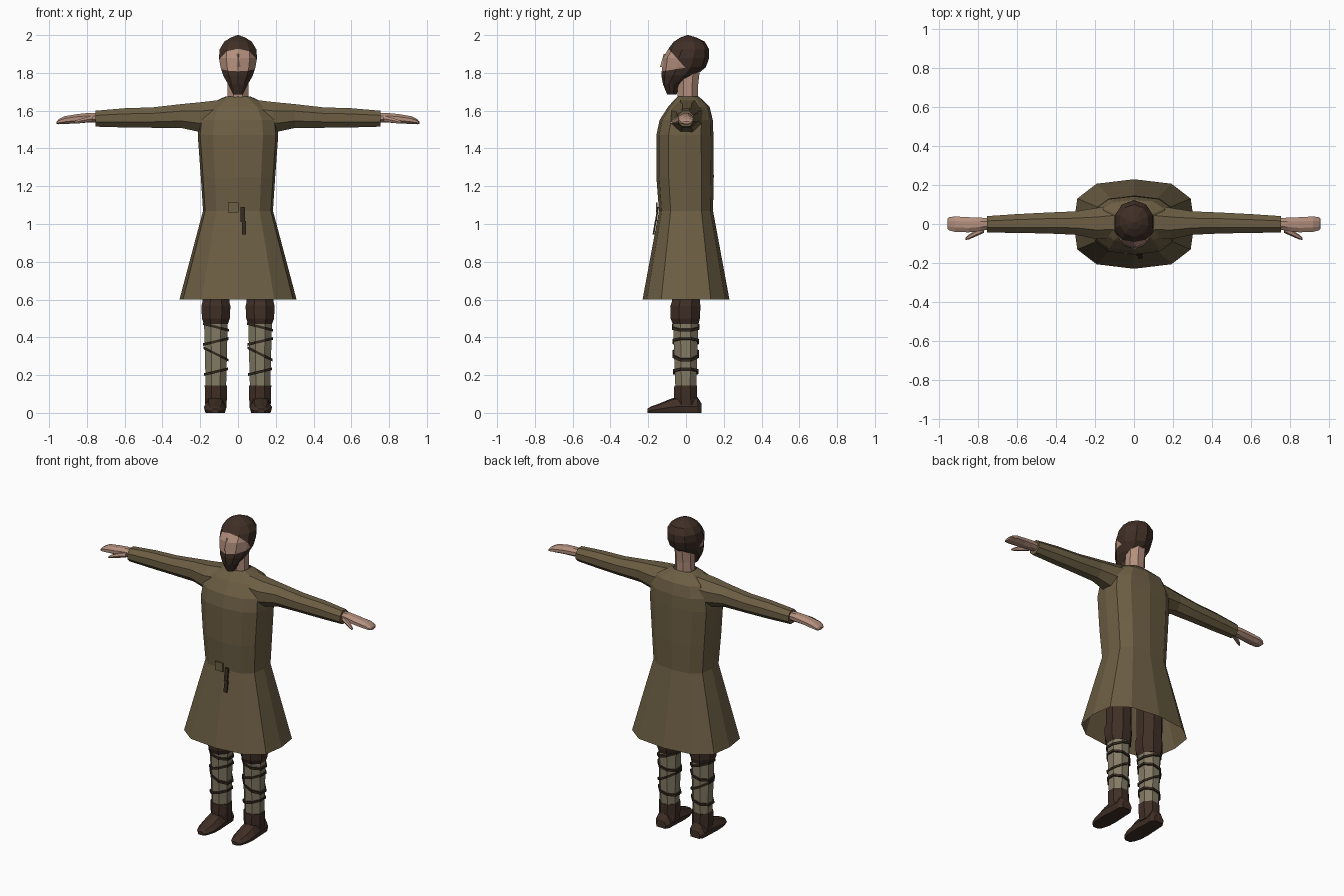
import bpy, bmesh, math
from mathutils import Vector

if "Cube" in bpy.data.objects:
    bpy.data.objects.remove(bpy.data.objects["Cube"])


def material(name, rgb):
    m = bpy.data.materials.new(name)
    m.diffuse_color = (*rgb, 1)
    m.use_nodes = True
    m.node_tree.nodes["Principled BSDF"].inputs["Base Color"].default_value = m.diffuse_color
    return m


TUNIC = material("olive wool", (0.15, 0.112, 0.057))
BROWN = material("dark brown", (0.05, 0.028, 0.019))
SKIN = material("skin", (0.45, 0.275, 0.205))
WRAP = material("linen wrap", (0.23, 0.20, 0.13))
STRAP = material("strap leather", (0.033, 0.022, 0.014))

# Boxy twelve-sided section used by the torso
Q = [(0, 1), (.62, .9), (.94, .57)]
BOXY = (Q + [(1, 0)] + [(x, -y) for x, y in Q[::-1]]
        + [(-x, -y) for x, y in Q[1:]] + [(-1, 0)] + [(-x, y) for x, y in Q[:0:-1]])


def circle(n, turn=0.5):
    return [(math.sin(2 * math.pi * (i + turn) / n), math.cos(2 * math.pi * (i + turn) / n))
            for i in range(n)]


def flat_ring(z, x0, x1, y0, y1, section):
    """Horizontal section filling the given x and y range."""
    return [Vector(((x0 + x1) / 2 + u * (x1 - x0) / 2, (y0 + y1) / 2 + v * (y1 - y0) / 2, z))
            for u, v in section]


def side_ring(x, y0, y1, z0, z1, section):
    """Section across the x axis, for arms and hands."""
    return [Vector((x, (y0 + y1) / 2 + u * (y1 - y0) / 2, (z0 + z1) / 2 + v * (z1 - z0) / 2))
            for u, v in section]


def finish(name, bm, mats):
    bmesh.ops.recalc_face_normals(bm, faces=bm.faces)
    me = bpy.data.meshes.new(name)
    bm.to_mesh(me)
    bm.free()
    for m in mats:
        me.materials.append(m)
    ob = bpy.data.objects.new(name, me)
    bpy.context.collection.objects.link(ob)
    return ob


def loft_mesh(rings, caps=(True, True), loop=False):
    bm = bmesh.new()
    vs = [[bm.verts.new(p) for p in r] for r in rings]
    n = len(vs[0])
    pairs = list(zip(vs, vs[1:])) + ([(vs[-1], vs[0])] if loop else [])
    for a, b in pairs:
        for i in range(n):
            j = (i + 1) % n
            bm.faces.new((a[i], a[j], b[j], b[i]))
    for use, r in zip(caps, (vs[0], vs[-1])):
        if use:
            bm.faces.new(r)
    return bm


def loft(name, rings, mat, caps=(True, True), loop=False):
    return finish(name, loft_mesh(rings, caps, loop), [mat])


def box(name, x0, x1, z0, z1, y_low, y_high, depth, mat):
    """Thin plate whose front may lean between its lower and upper edge."""
    sq = [(-1, -1), (1, -1), (1, 1), (-1, 1)]
    return loft(name, [flat_ring(z0, x0, x1, y_low, y_low + depth, sq),
                       flat_ring(z1, x0, x1, y_high, y_high + depth, sq)], mat)


# Tunic: flared skirt, waist, chest and sloping shoulders, open at the hem
tunic = [(.60, .31, -.23, .23), (1.07, .185, -.143, .143), (1.25, .197, -.157, .147),
         (1.47, .213, -.157, .145), (1.55, .205, -.14, .142), (1.62, .165, -.095, .125),
         (1.66, .10, -.06, .085), (1.675, .066, -.045, .066)]
loft("tunic", [flat_ring(z, -r, r, a, b, BOXY) for z, r, a, b in tunic], TUNIC, (False, False))

# Neck
loft("neck", [flat_ring(z, -.06, .06, a, b, circle(8))
              for z, a, b in ((1.63, -.05, .066), (1.73, -.05, .068), (1.83, -.05, .08))], SKIN)

# Head: one lofted shell, cut along the hairline and the beard line
head = [(1.685, .026, -.10, -.05), (1.74, .055, -.122, -.03), (1.785, .082, -.13, .05),
        (1.83, .097, -.127, .105), (1.88, .106, -.122, .123), (1.925, .102, -.095, .122),
        (1.965, .077, -.065, .10), (1.987, .04, -.03, .055), (2.0, .004, .006, .014)]
bm = loft_mesh([flat_ring(z, -r, r, a, b, circle(10, 0)) for z, r, a, b in head])
hair_co, hair_no = Vector((0, -.09, 1.925)), Vector((0, .75, .66))
beard_co, beard_no = Vector((0, -.13, 1.808)), Vector((0, -.15, 1))
for co, no in ((hair_co, hair_no), (beard_co, beard_no)):
    bmesh.ops.bisect_plane(bm, geom=bm.verts[:] + bm.edges[:] + bm.faces[:],
                           plane_co=co, plane_no=no)
for f in bm.faces:
    c = f.calc_center_median()
    hair = (c - hair_co).dot(hair_no) > 0
    beard = (c - beard_co).dot(beard_no) < 0
    f.material_index = 1 if hair or beard else 0
finish("head", bm, [SKIN, BROWN])

# Nose
loft("nose", [flat_ring(1.83, -.017, .017, -.138, -.10, circle(4, 0)),
              flat_ring(1.90, -.008, .008, -.118, -.09, circle(4, 0))], SKIN)

sleeve = [(.08, -.085, .105, 1.49, 1.665), (.19, -.085, .09, 1.478, 1.652),
          (.30, -.06, .07, 1.503, 1.64), (.45, -.053, .063, 1.505, 1.622),
          (.60, -.05, .055, 1.507, 1.617), (.755, -.047, .044, 1.512, 1.603)]
hand = [(.74, -.03, .03, 1.535, 1.59), (.79, -.038, .036, 1.535, 1.59),
        (.85, -.046, .038, 1.532, 1.584), (.92, -.044, .042, 1.527, 1.572),
        (.95, -.036, .038, 1.527, 1.555), (.96, -.025, .028, 1.53, 1.543)]
thumb = [(.77, -.045, -.01, 1.54, 1.575), (.82, -.067, -.035, 1.534, 1.563),
         (.85, -.08, -.055, 1.53, 1.552), (.865, -.082, -.07, 1.53, 1.543)]
# Leg sections: height, half width, front, back
trouser = [(.47, .068, -.075, .072), (.50, .08, -.088, .08), (.565, .083, -.09, .083),
           (.59, .077, -.08, .08), (1.0, .078, -.085, .09)]
wrap = [(.12, .058, -.06, .058), (.30, .063, -.068, .065), (.49, .068, -.074, .07)]
cuff = [(.03, .06, -.06, .07), (.08, .063, -.068, .064), (.145, .064, -.067, .062)]
# Shoe sections along y: position, half width, top height
shoe = [(.082, .035, .05), (.06, .052, .085), (-.03, .056, .088), (-.08, .06, .075),
        (-.14, .056, .05), (-.185, .04, .034), (-.205, .02, .022)]
bands = [(.455, -.26), (.378, .24), (.312, -.5), (.218, .24)]

for s, side in ((-1, "left"), (1, "right")):
    # Arms
    for part, rings, mat, n in (("sleeve", sleeve, TUNIC, 8), ("hand", hand, SKIN, 8),
                                ("thumb", thumb, SKIN, 6)):
        loft(f"{side}_{part}", [side_ring(s * x, a, b, c, d, circle(n))
                                for x, a, b, c, d in rings], mat)
    # Legs
    cx = s * .117
    for part, rings, mat in (("trouser", trouser, BROWN), ("leg_wrap", wrap, WRAP),
                             ("boot_cuff", cuff, BROWN)):
        loft(f"{side}_{part}", [flat_ring(z, cx - r, cx + r, a, b, circle(8))
                                for z, r, a, b in rings], mat)
    # Shoe with a flat sole
    loft(f"{side}_shoe",
         [[Vector((cx + s * .004 + u * r, y, v * h)) for u, v in
           ((-.85, .0), (.85, .0), (1, .4), (.6, .9), (0, 1), (-.6, .9), (-1, .4))]
          for y, r, h in shoe], BROWN)
    # Slanted straps wound round the lower leg
    for k, (z, tilt) in enumerate(bands):
        rings = []
        for grow, dz in ((-.004, -.007), (.007, -.007), (.007, .007), (-.004, .007)):
            g = .064 + (z - .3) * .028 + grow
            ring = flat_ring(z + dz, cx - g, cx + g, -g - .005, g + .002, circle(8))
            for p in ring:
                p.z += (p.x - cx) * tilt
            rings.append(ring)
        loft(f"{side}_strap_{k + 1}", rings, STRAP, (False, False), True)

# Belt buckle and hanging strap end on the tunic front
box("buckle_plate", -.052, .002, 1.06, 1.115, -.158, -.158, .008, TUNIC)
box("hanging_strap", .014, .038, 1.01, 1.09, -.165, -.152, .009, STRAP)
box("hanging_strap_tip", .02, .043, .945, 1.015, -.177, -.165, .009, STRAP)
